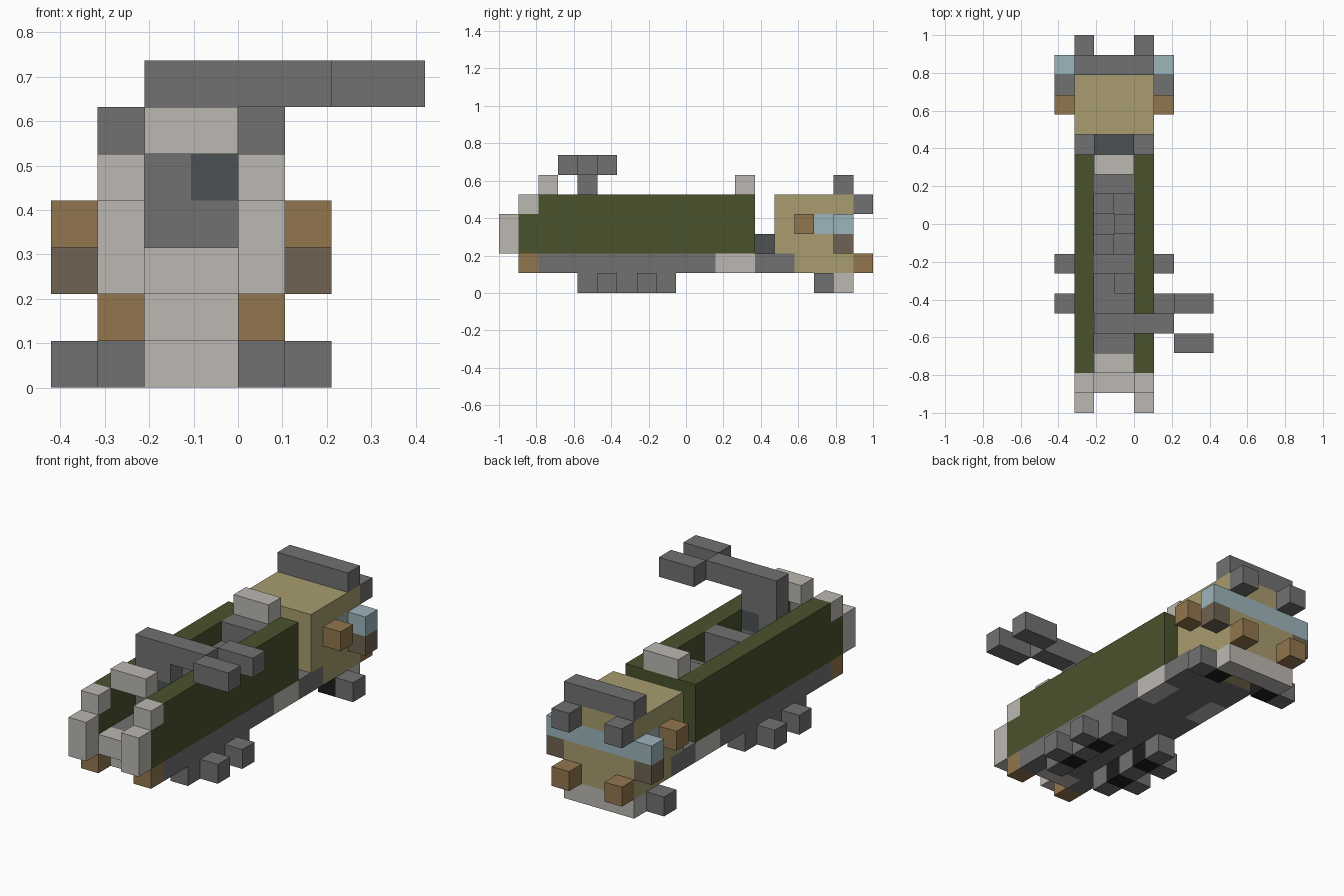
import bpy
import bmesh
from mathutils import Vector

cube = bpy.data.objects.get("Cube")
if cube:
    bpy.data.objects.remove(cube, do_unlink=True)

U = 2 / 19                      # size of one block
ORIGIN = Vector((4, 9.5, 0))    # grid point placed at the world origin
MID = 3                         # mirror plane of the truck body, in blocks


def material(name, rgb):
    linear = [((c / 255 + 0.055) / 1.055) ** 2.4 for c in rgb] + [1]
    m = bpy.data.materials.new(name)
    m.use_nodes = True
    m.diffuse_color = linear
    m.node_tree.nodes["Principled BSDF"].inputs["Base Color"].default_value = linear
    return m


GRAY = material("metal gray", (113, 113, 113))
LIGHT = material("pale gray", (188, 184, 178))
GREEN = material("olive green", (74, 82, 44))
TAN = material("tan paint", (168, 156, 110))
BLUE = material("window blue", (157, 181, 187))
BROWN = material("lamp brown", (146, 118, 78))
DARK = material("dark brown", (112, 98, 82))
SLATE = material("slate", (76, 81, 83))
BLACK = material("tyre black", (28, 28, 28))


def build(name, mat, *boxes, mirror=False):
    """Make one object from boxes, each given as x, y and z block ranges."""
    bm = bmesh.new()
    boxes = list(boxes)
    if mirror:
        boxes += [((2 * MID - x[1], 2 * MID - x[0]), y, z) for x, y, z in boxes]
    for spans in boxes:
        lo, hi = (Vector(corner) for corner in zip(*spans))
        verts = bmesh.ops.create_cube(bm, size=1)["verts"]
        for v in verts:
            v.co = (lo + (v.co + Vector((0.5, 0.5, 0.5))) * (hi - lo) - ORIGIN) * U
    mesh = bpy.data.meshes.new(name)
    bm.to_mesh(mesh)
    bm.free()
    mesh.materials.append(mat)
    obj = bpy.data.objects.new(name, mesh)
    bpy.context.collection.objects.link(obj)


def cell(x, y, z):
    return (x, x + 1), (y, y + 1), (z, z + 1)


WIDE, INNER = (1, 5), (2, 4)

# Chassis
build("chassis", GRAY, (WIDE, (3, 11), (1, 2)), (INNER, (11, 13), (1, 2)),
      (WIDE, (13, 15), (1, 2)))
build("chassis_end", GRAY, ((4, 5), (2, 3), (1, 2)), mirror=True)
build("rear_plate", LIGHT, (INNER, (2, 3), (1, 2)))
build("side_tank", LIGHT, ((4, 5), (11, 13), (1, 2)), mirror=True)
build("cab_coupling", SLATE, (INNER, (13, 14), (2, 3)))

# Hopper
build("hopper_wall", GREEN, ((4, 5), (2, 13), (2, 5)), ((4, 5), (1, 2), (2, 4)),
      mirror=True)
build("hopper_bulkhead", GREEN, (INNER, (12, 13), (2, 5)))
build("hopper_floor", GRAY, (INNER, (2, 12), (2, 3)))
build("hopper_crossbars", GRAY, (INNER, (11, 12), (3, 5)), (INNER, (7, 8), (3, 5)))
build("hopper_load", GRAY, cell(2, 10, 3), cell(3, 9, 3), cell(2, 8, 3), cell(3, 6, 3))
build("top_bars", LIGHT, (INNER, (12, 13), (5, 6)), (INNER, (2, 3), (5, 6)))

# Tailgate
build("tail_post", LIGHT, ((4, 5), (0, 1), (2, 4)), cell(4, 1, 4), mirror=True)
build("tail_sill", LIGHT, (INNER, (1, 2), (2, 3)))
build("tail_lamp", BROWN, cell(4, 1, 1), mirror=True)

# Loading arm with fork
build("arm_column", GRAY, (INNER, (4, 5), (3, 4)), cell(2, 4, 4), (INNER, (4, 5), (5, 6)))
build("arm_joint", SLATE, cell(3, 4, 4))
build("arm_beam", GRAY, ((2, 6), (4, 5), (6, 7)))
build("arm_fork", GRAY, *[((6, 8), (y, y + 1), (6, 7)) for y in (3, 5)])

# Cab
build("cab_body", TAN, (WIDE, (15, 18), (1, 2)), (WIDE, (14, 18), (2, 3)),
      (WIDE, (14, 16), (3, 4)), (WIDE, (14, 18), (4, 5)))
build("side_window", BLUE, (WIDE, (16, 17), (3, 4)))
build("windscreen", BLUE, ((0, 6), (17, 18), (3, 4)))
build("corner_block", DARK, cell(5, 17, 2), mirror=True)
build("side_mirror", BROWN, cell(5, 15, 3), mirror=True)
build("headlamp", BROWN, cell(4, 18, 1), mirror=True)
build("roof_bar", GRAY, (WIDE, (17, 18), (5, 6)))
build("roof_lamp", GRAY, cell(4, 18, 4), mirror=True)
build("bumper", LIGHT, (WIDE, (17, 18), (0, 1)))

# Wheels
axles = (5, 7, 16)
build("tyre", BLACK, *[cell(4, y, 0) for y in axles], mirror=True)
build("hub", GRAY, *[cell(5, y, 0) for y in axles], mirror=True)
build("wheel_guard", GRAY, *[cell(4, y, 0) for y in (4, 6, 8)], mirror=True)
